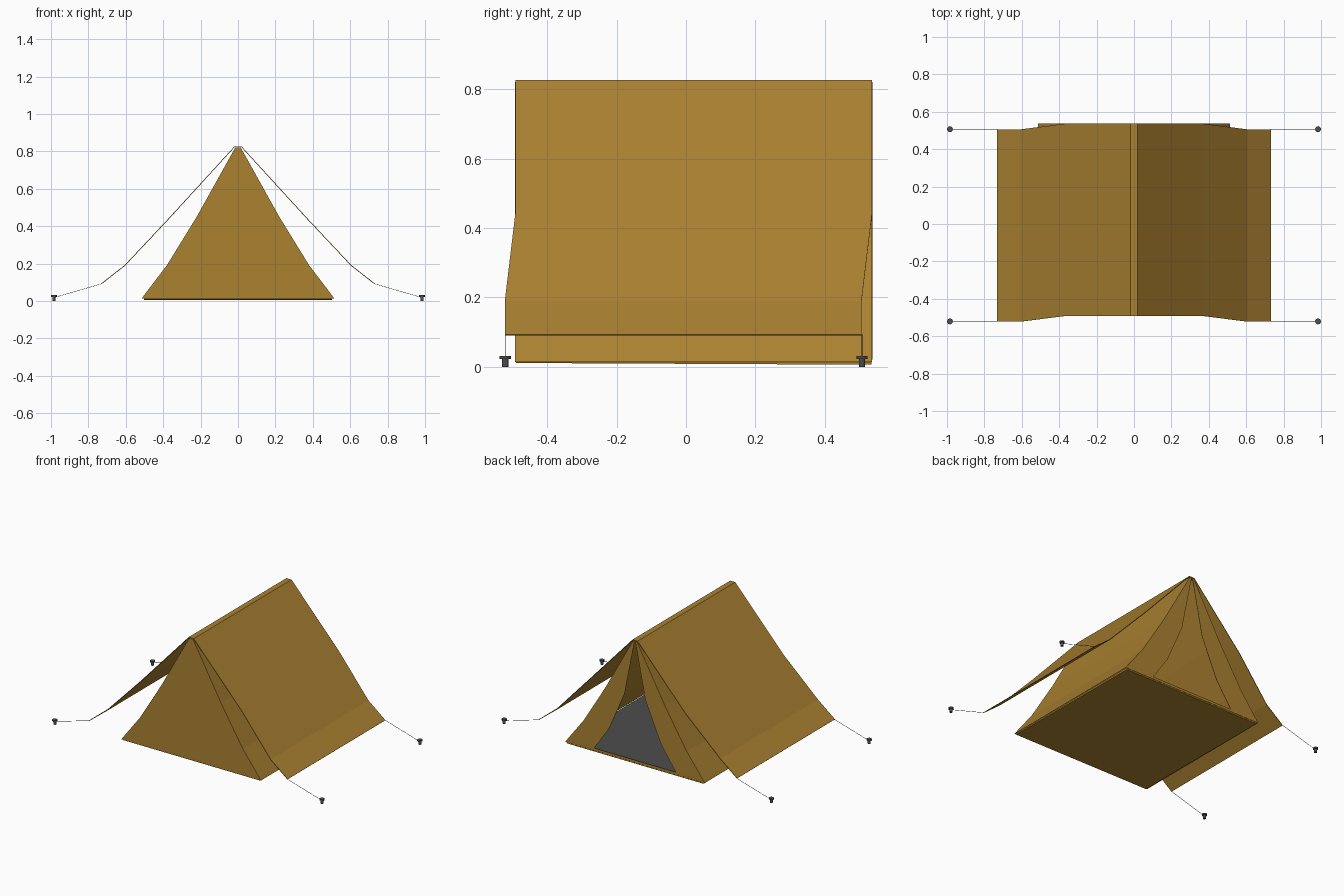
import bpy, bmesh
from mathutils import Vector

if "Cube" in bpy.data.objects:
    bpy.data.objects.remove(bpy.data.objects["Cube"])


def material(name, rgb):
    m = bpy.data.materials.new(name)
    m.diffuse_color = (*rgb, 1)
    m.use_nodes = True
    m.node_tree.nodes["Principled BSDF"].inputs["Base Color"].default_value = m.diffuse_color
    return m


CANVAS = material("tan canvas", (0.41, 0.223, 0.031))
GREY = material("dark grey", (0.075, 0.075, 0.075))

FRONT, BACK = -0.492, 0.536


def finish(name, bm, mats, thickness=0):
    bmesh.ops.remove_doubles(bm, verts=bm.verts, dist=0.0005)
    bmesh.ops.recalc_face_normals(bm, faces=bm.faces)
    me = bpy.data.meshes.new(name)
    bm.to_mesh(me)
    bm.free()
    ob = bpy.data.objects.new(name, me)
    bpy.context.collection.objects.link(ob)
    for m in mats:
        me.materials.append(m)
    if thickness:
        s = ob.modifiers.new("cloth thickness", 'SOLIDIFY')
        s.thickness = thickness
        s.offset = 0
    return ob


def face(bm, pts):
    return bm.faces.new([bm.verts.new(p) for p in pts])


def full(half):
    """Mirror a half profile (ridge to hem) into a full one."""
    return [(-x, *r) for x, *r in reversed(half)] + list(half)


# Outer fly sheet: half width, height, shift along y
fly = full([(0.018, 0.825, 0), (0.37, 0.44, 0), (0.605, 0.19, -0.03), (0.73, 0.092, -0.03)])
bm = bmesh.new()
for (x0, z0, s0), (x1, z1, s1) in zip(fly, fly[1:]):
    face(bm, [(x0, FRONT + s0, z0), (x1, FRONT + s1, z1),
              (x1, BACK + s1, z1), (x0, BACK + s0, z0)])
finish("fly_sheet", bm, [CANVAS], 0.004)

# Inner tent side walls
half = [(0.014, 0.82), (0.22, 0.45), (0.38, 0.19), (0.502, 0.03), (0.513, 0.014)]
wall = full(half)
bm = bmesh.new()
for (x0, z0), (x1, z1) in zip(wall, wall[1:]):
    face(bm, [(x0, FRONT, z0), (x1, FRONT, z1), (x1, BACK, z1), (x0, BACK, z0)])
# Closed front wall, in level strips
for (x0, z0), (x1, z1) in zip(half, half[1:]):
    face(bm, [(-x0, FRONT, z0), (x0, FRONT, z0), (x1, FRONT, z1), (-x1, FRONT, z1)])
# Back door panels with the opening between them
door = [0.003, 0.077, 0.19, 0.3]
for s in (-1, 1):
    for i in range(3):
        (x0, z0), (x1, z1) = half[i], half[i + 1]
        face(bm, [(s * door[i], BACK, z0), (s * x0, BACK, z0),
                  (s * x1, BACK, z1), (s * door[i + 1], BACK, z1)])
# Door sill under the opening
(x0, z0), (x1, z1) = half[3], half[4]
face(bm, [(-x1, BACK, z1), (x1, BACK, z1), (x0, BACK, z0), (door[3], BACK, z0),
          (-door[3], BACK, z0), (-x0, BACK, z0)])
finish("inner_tent", bm, [CANVAS], 0.002)

# Ground sheet, slightly tilted, grey on its upper side
bm = bmesh.new()
bmesh.ops.create_cube(bm, size=2)
for v in bm.verts:
    back = v.co.y > 0
    low = 0.006 if back else 0.011
    v.co = Vector((v.co.x * 0.503, BACK - 0.002 if back else FRONT + 0.002,
                   0.018 if v.co.z > 0 else low))
bm.normal_update()
for f in bm.faces:
    f.material_index = 1 if f.normal.z > 0.5 else 0
finish("ground_sheet", bm, [CANVAS, GREY])


def cylinder(name, a, b, radius, sides):
    a, b = Vector(a), Vector(b)
    d = b - a
    bm = bmesh.new()
    bmesh.ops.create_cone(bm, cap_ends=True, segments=sides, radius1=radius,
                          radius2=radius, depth=d.length)
    rot = Vector((0, 0, 1)).rotation_difference(d)
    for v in bm.verts:
        v.co = rot @ v.co + (a + b) / 2
    return finish(name, bm, [GREY])


# Pegs and guy lines at the four corners
for s, side in ((-1, "left"), (1, "right")):
    for y, end in ((FRONT - 0.029, "front"), (BACK - 0.029, "back")):
        tag = f"{end}_{side}"
        x = s * 0.984
        cylinder("peg_shank_" + tag, (x, y, 0), (x, y, 0.024), 0.009, 12)
        cylinder("peg_head_" + tag, (x, y, 0.022), (x, y, 0.031), 0.016, 12)
        cylinder("guy_line_" + tag, (s * 0.729, y, 0.092), (x, y, 0.018), 0.0012, 6)
